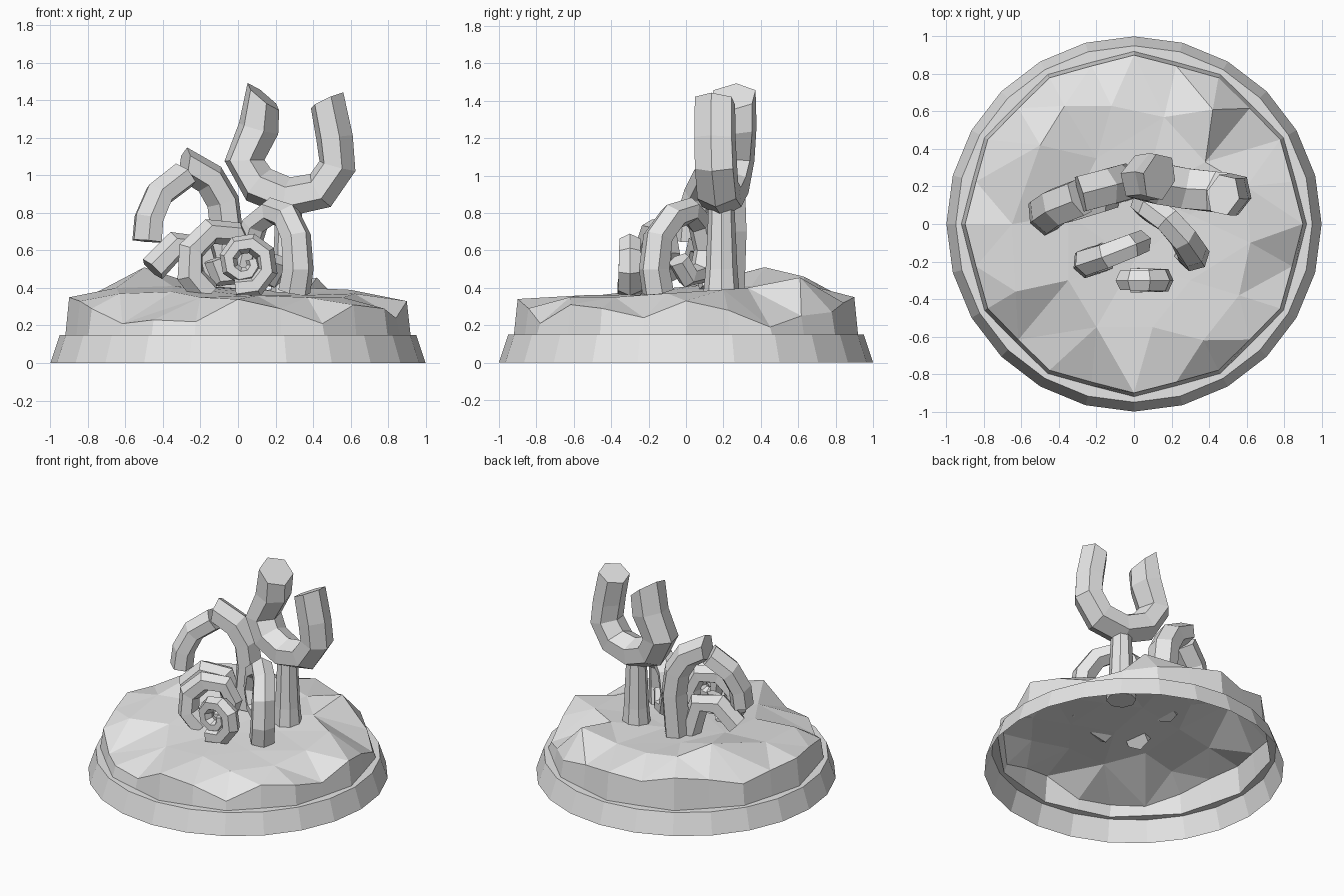
import bpy, bmesh, math
from mathutils import Vector
from mathutils.geometry import delaunay_2d_cdt

cube = bpy.data.objects.get("Cube")
if cube:
    bpy.data.objects.remove(cube, do_unlink=True)

stone = bpy.data.materials.new("pale_grey")
stone.use_nodes = True
stone.diffuse_color = (0.8, 0.8, 0.8, 1)
stone.node_tree.nodes["Principled BSDF"].inputs["Base Color"].default_value = (0.8, 0.8, 0.8, 1)

SIDES = 24


def finish(bm, name, closed=True):
    if closed:
        bmesh.ops.recalc_face_normals(bm, faces=bm.faces)
    mesh = bpy.data.meshes.new(name)
    bm.to_mesh(mesh)
    bm.free()
    mesh.materials.append(stone)
    obj = bpy.data.objects.new(name, mesh)
    bpy.context.collection.objects.link(obj)
    return obj


def bridge(bm, low, high):
    count = len(low)
    for i in range(count):
        j = (i + 1) % count
        bm.faces.new((low[i], low[j], high[j], high[i]))


def circle(radius, z):
    return [Vector((radius * math.cos(math.tau * i / SIDES),
                    radius * math.sin(math.tau * i / SIDES), z)) for i in range(SIDES)]


def dodecagon(radius, heights):
    """Twelve-sided outline with a point in the middle of every side."""
    ring = circle(radius, 0)
    for i, point in enumerate(ring):
        if i % 2:
            point *= math.cos(math.pi / 12) * 1.003
        point.z = heights[i]
    return ring


def add_ring(bm, points):
    return [bm.verts.new(p) for p in points]


# Base: sloping round plinth with a flat ledge, open underneath
bm = bmesh.new()
foot = add_ring(bm, circle(1, 0))
lip = add_ring(bm, circle(0.95, 0.15))
ledge = add_ring(bm, dodecagon(0.92, [0.15] * SIDES))
bridge(bm, foot, lip)
bridge(bm, lip, ledge)
finish(bm, "plinth", closed=False)

# Rugged ground: faceted skirt and uneven top, one thin shell
rim_heights = [.33, .28, .19, .25, .27, .32, .35, .32, .38, .35, .3, .33,
               .35, .33, .29, .21, .23, .22, .34, .29, .21, .31, .29, .24]
bumps = [(-.63, -.36, .37), (-.5, .42, .51), (-.37, .63, .46), (-.12, .63, .42),
         (-.2, .35, .41), (.42, .61, .455), (.16, .57, .39), (.38, .33, .4),
         (.6, .2, .39), (.62, -.1, .37), (.56, -.38, .35), (.37, -.62, .35),
         (.1, -.55, .36), (.3, -.3, .36), (-.2, -.55, .35), (-.35, -.3, .38),
         (-.65, 0, .4), (-.35, .05, .41), (0, -.2, .365), (.05, .15, .38), (.3, .05, .37)]
bm = bmesh.new()
skirt = add_ring(bm, dodecagon(0.92, [0.15] * SIDES))
rim = add_ring(bm, dodecagon(0.9, rim_heights))
bridge(bm, skirt, rim)
top = rim + add_ring(bm, bumps)
result = delaunay_2d_cdt([v.co.xy for v in top], [], [], 0, 0.0001)
faces, origin = result[2], result[3]
for face in faces:
    corners = [top[origin[i][0]] for i in face]
    if len(set(corners)) > 2:
        bm.faces.new(corners)
finish(bm, "rugged_ground", closed=False)


def arm(name, path, depth, width, taper=1.0, start=None, end=None):
    """Six-sided limb along an upright path; start and end can slant the cut tips."""
    path = [Vector(p) for p in path]
    chord = max((p - path[0] for p in path), key=lambda d: d.xy.length)
    across = Vector((-chord.y, chord.x, 0)).normalized()
    bm = bmesh.new()
    rings = []
    last = len(path) - 1
    for k, point in enumerate(path):
        tangent = path[min(k + 1, last)] - path[max(k - 1, 0)]
        if k == 0 and start:
            tangent = Vector(start)
        if k == last and end:
            tangent = Vector(end)
        side = tangent.cross(across).normalized()
        scale = 1 + (taper - 1) * k / last
        ring = []
        for i in range(6):
            a = math.tau * (i + 0.5) / 6
            offset = across * math.cos(a) * depth + side * math.sin(a) * width
            ring.append(bm.verts.new(point + offset * scale))
        rings.append(ring)
    for low, high in zip(rings, rings[1:]):
        bridge(bm, low, high)
    bm.faces.new(rings[0])
    bm.faces.new(rings[-1])
    return finish(bm, name)


# Trunk that carries the tall fork
bm = bmesh.new()
rings = []
for z, radius in ((0.34, 0.1), (0.5, 0.085), (0.82, 0.07)):
    rings.append([bm.verts.new((0.27 + radius * math.cos(math.tau * i / 8),
                                0.19 + radius * math.sin(math.tau * i / 8), z))
                  for i in range(8)])
bridge(bm, rings[0], rings[1])
bridge(bm, rings[1], rings[2])
bm.faces.new(rings[0])
bm.faces.new(rings[2])
finish(bm, "trunk")

# Tall upward-opening fork with slanted tips
arm("tall_fork", [(.135, .25, 1.42), (.11, .255, 1.25), (.035, .245, 1.08), (.11, .22, .95),
                  (.27, .19, .885), (.44, .17, .92), (.53, .16, 1.05), (.515, .155, 1.2),
                  (.475, .155, 1.4)],
    0.133, 0.113, taper=0.87, start=(-.65, 0, -.75), end=(-.45, 0, .9))

# Rear arch in two overlapping lengths
arm("rear_arch_outer", [(-.485, .04, .65), (-.475, .05, .77), (-.42, .09, .9),
                        (-.29, .14, 1.0)], 0.11, 0.078)
arm("rear_arch_inner", [(-.285, .16, 1.06), (-.15, .195, .98), (-.08, .215, .86),
                        (-.06, .22, .7), (-.08, .21, .4)],
    0.11, 0.09, start=(1, 0, -.15))
arm("rear_stub", [(-.455, .06, .5), (-.33, .09, .63), (-.2, .13, .62), (-.14, .15, .4)],
    0.085, 0.075)

# Left curl, winding inwards
arm("left_curl", [(.3, -.15, .38), (.32, -.17, .5), (.31, -.15, .67), (.26, -.07, .78),
                  (.18, .02, .81), (.09, .08, .74), (.05, .11, .6), (.09, .08, .48),
                  (.18, .01, .46), (.22, -.04, .55)],
    0.09, 0.085, taper=0.7)

# Right curl, winding inwards
arm("right_curl", [(-.17, -.18, .37), (-.255, -.21, .47), (-.25, -.2, .6), (-.15, -.17, .7),
                   (-.02, -.12, .69), (.03, -.1, .58), (0, -.11, .47), (-.1, -.14, .46),
                   (-.13, -.15, .55)],
    0.085, 0.08, taper=0.7)

# Front coil winding in to its middle
coil = []
for k in range(12):
    angle = math.radians(-110 + 45 * k)
    radius = 0.145 - 0.009 * k
    coil.append((0.035 + radius * math.cos(angle), -0.3, 0.535 + radius * math.sin(angle)))
arm("front_coil", coil, 0.075, 0.063, taper=0.6)
